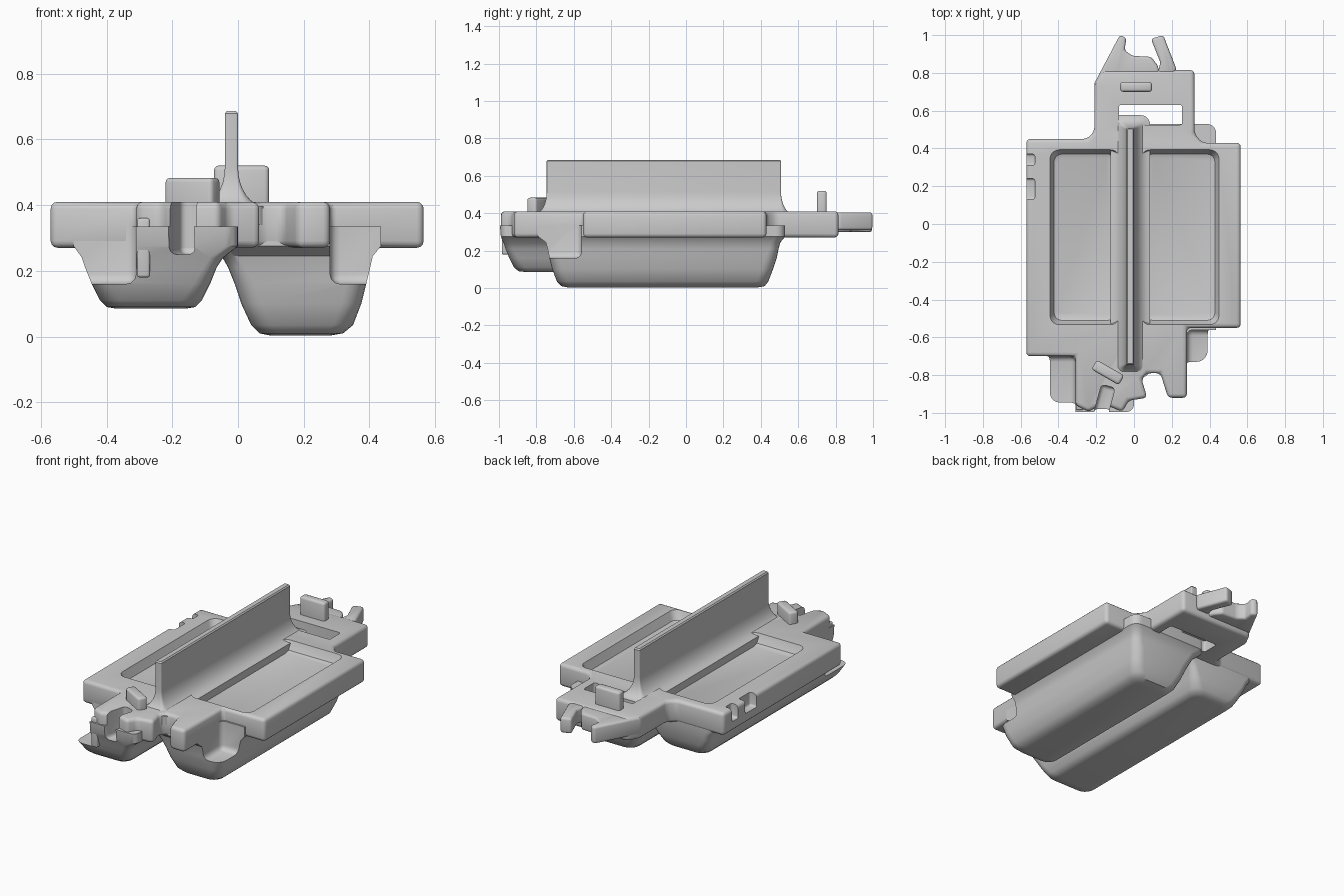
import bpy, bmesh, math
from mathutils import Matrix

if "Cube" in bpy.data.objects:
    bpy.data.objects.remove(bpy.data.objects["Cube"])


def make(name, bm, bevel=0, segs=3):
    """Turn a bmesh into an object, optionally with rounded edges."""
    bmesh.ops.recalc_face_normals(bm, faces=bm.faces)
    me = bpy.data.meshes.new(name)
    bm.to_mesh(me)
    bm.free()
    ob = bpy.data.objects.new(name, me)
    bpy.context.collection.objects.link(ob)
    if bevel:
        m = ob.modifiers.new("round", "BEVEL")
        m.width, m.segments, m.limit_method = bevel, segs, "ANGLE"
        m.angle_limit = math.radians(25)
        bake(ob)
    return ob


def bake(ob):
    dg = bpy.context.evaluated_depsgraph_get()
    dg.update()
    me = bpy.data.meshes.new_from_object(ob.evaluated_get(dg))
    ob.modifiers.clear()
    ob.data = me


def slab(name, pts, z0, z1, bevel=0):
    bm = bmesh.new()
    f = bm.faces.new([bm.verts.new((x, y, z0)) for x, y in pts])
    ex = bmesh.ops.extrude_face_region(bm, geom=[f])
    for v in ex["geom"]:
        if isinstance(v, bmesh.types.BMVert):
            v.co.z = z1
    return make(name, bm, bevel)


def box(name, x0, x1, y0, y1, z0, z1, bevel=0, turn=0):
    bm = bmesh.new()
    bmesh.ops.create_cube(bm, size=1)
    mid = Matrix.Translation(((x0 + x1) / 2, (y0 + y1) / 2, (z0 + z1) / 2))
    size = Matrix.Diagonal((x1 - x0, y1 - y0, z1 - z0, 1))
    bm.transform(mid @ Matrix.Rotation(math.radians(turn), 4, "Z") @ size)
    return make(name, bm, bevel)


def loft(name, rings, n=5):
    """Skin rounded rectangles (x0, x1, y0, y1, z, corner radius)."""
    bm = bmesh.new()
    loops = []
    for x0, x1, y0, y1, z, r in rings:
        lp = []
        for k, (cx, cy) in enumerate(((x1 - r, y1 - r), (x0 + r, y1 - r),
                                      (x0 + r, y0 + r), (x1 - r, y0 + r))):
            for i in range(n + 1):
                a = math.pi / 2 * (k + i / n)
                lp.append(bm.verts.new((cx + r * math.cos(a), cy + r * math.sin(a), z)))
        loops.append(lp)
    for a, b in zip(loops, loops[1:]):
        for i in range(len(a)):
            j = (i + 1) % len(a)
            bm.faces.new((a[i], a[j], b[j], b[i]))
    bm.faces.new(loops[0])
    bm.faces.new(loops[-1])
    return make(name, bm)


def cut(ob, cutters):
    for c in cutters:
        m = ob.modifiers.new("cut", "BOOLEAN")
        m.operation, m.solver, m.object = "DIFFERENCE", "EXACT", c
        bake(ob)


# Main plate with front and back extensions
plate = slab("top_plate", [
    (-.57, -.70), (-.31, -.70), (-.31, -.96), (-.24, -.995), (-.20, -.97),
    (-.12, -.97), (-.06, -.995), (-.03, -.935), (.07, -.92), (.04, -.82), (.07, -.79),
    (.14, -.79), (.18, -.92), (.28, -.92), (.28, -.55), (.565, -.55), (.565, .43),
    (.36, .43), (.32, .48), (.32, .815), (-.17, .815), (-.21, .74), (-.21, .49),
    (-.25, .45), (-.57, .45)], .27, .41, .022)

# Left trough (shallower, runs to the front) and right trough
left = loft("left_trough", [
    (-.37, -.16, -.85, .36, .085, .05), (-.40, -.13, -.895, .39, .09, .06),
    (-.42, -.11, -.92, .41, .11, .06), (-.445, -.085, -.945, .43, .16, .05),
    (-.465, -.065, -.965, .44, .21, .04), (-.475, -.045, -.975, .445, .24, .04),
    (-.50, 0, -.99, .447, .275, .04), (-.50, 0, -.995, .447, .335, .04)])
right = loft("right_trough", [
    (.10, .28, -.63, .38, .003, .05), (.065, .32, -.665, .42, .01, .06),
    (.04, .35, -.69, .44, .035, .06), (.01, .375, -.715, .465, .10, .06),
    (-.01, .39, -.73, .485, .16, .06), (-.03, .402, -.74, .495, .21, .05),
    (-.05, .41, -.75, .505, .245, .05), (-.09, .435, -.79, .53, .275, .05),
    (-.09, .435, -.79, .53, .335, .05)])

# Cutters: shallow trays, slot, corner ledges, front notch, side nicks
trays = [loft("tray_cutter", [
    (a + .03, b - .03, -.49, .35, .35, .03), (a + .012, b - .012, -.51, .37, .358, .04),
    (a, b, -.525, .385, .385, .05), (a - .012, b + .012, -.535, .395, .415, .05)])
    for a, b in ((-.435, -.085), (.045, .44))]
slot = box("slot_cutter", -.08, .255, .525, .63, .2, .5, .012)
ledge_l = box("ledge_cutter", -.7, -.31, -1.2, -.70, .16, .6, .03)
ledge_r = box("ledge_cutter", .28, .7, -1.2, -.56, .16, .6, .03)
notch = box("notch_cutter", -.20, -.125, -1.06, -.855, .25, .6, .02, -15)
nicks = [box("nick_cutter", -.62, -.525, a, b, .33, .5, .012)
         for a, b in ((.31, .37), (.13, .24))]
cut(plate, trays + [slot, notch] + nicks)
cut(left, [ledge_l, notch])
cut(right, [ledge_r])
for c in trays + nicks + [slot, ledge_l, ledge_r, notch]:
    bpy.data.objects.remove(c)

# Upright fin with a flared foot
R = .10
rings = []
for i in range(9):
    a = math.pi / 2 * i / 8
    e = R * (1 - math.sin(a)) * .85
    rings.append((-.04 - e, e, -.745 - e * .8, .508 + e * .8,
                  .395 + 1.2 * R * (1 - math.cos(a)), .006 + e * .5))
rings[0:0] = [rings[0][:4] + (.34,) + rings[0][5:]]
rings += [(-.04, 0, -.745, .508, .678, .006), (-.034, -.006, -.739, .502, .686, .004)]
loft("upright_fin", rings)

# Small upright tabs
box("back_tab", -.073, .095, .70, .752, .35, .52, .014)
box("front_tab", -.222, -.055, -.815, -.757, .35, .483, .014, -30)

# Broken prongs at the back
slab("back_left_prong", [(-.215, .735), (-.075, 1.0), (-.04, .985), (-.05, .92), (-.01, .89),
                         (.09, .885), (.125, .84), (.14, .78), (-.1, .74)], .30, .405, .014)
slab("back_right_prong", [(.12, .78), (.14, .855), (.09, .98), (.155, 1.0), (.225, .82),
                          (.2, .78)], .31, .405, .014)

# Narrow rib on the front face
box("front_rib", -.308, -.268, -.985, -.92, .18, .36, .008)

# Smooth shading with crisp edges kept
for ob in bpy.context.scene.objects:
    ob.select_set(True)
    bpy.context.view_layer.objects.active = ob
bpy.ops.object.shade_smooth_by_angle(angle=math.radians(35))
